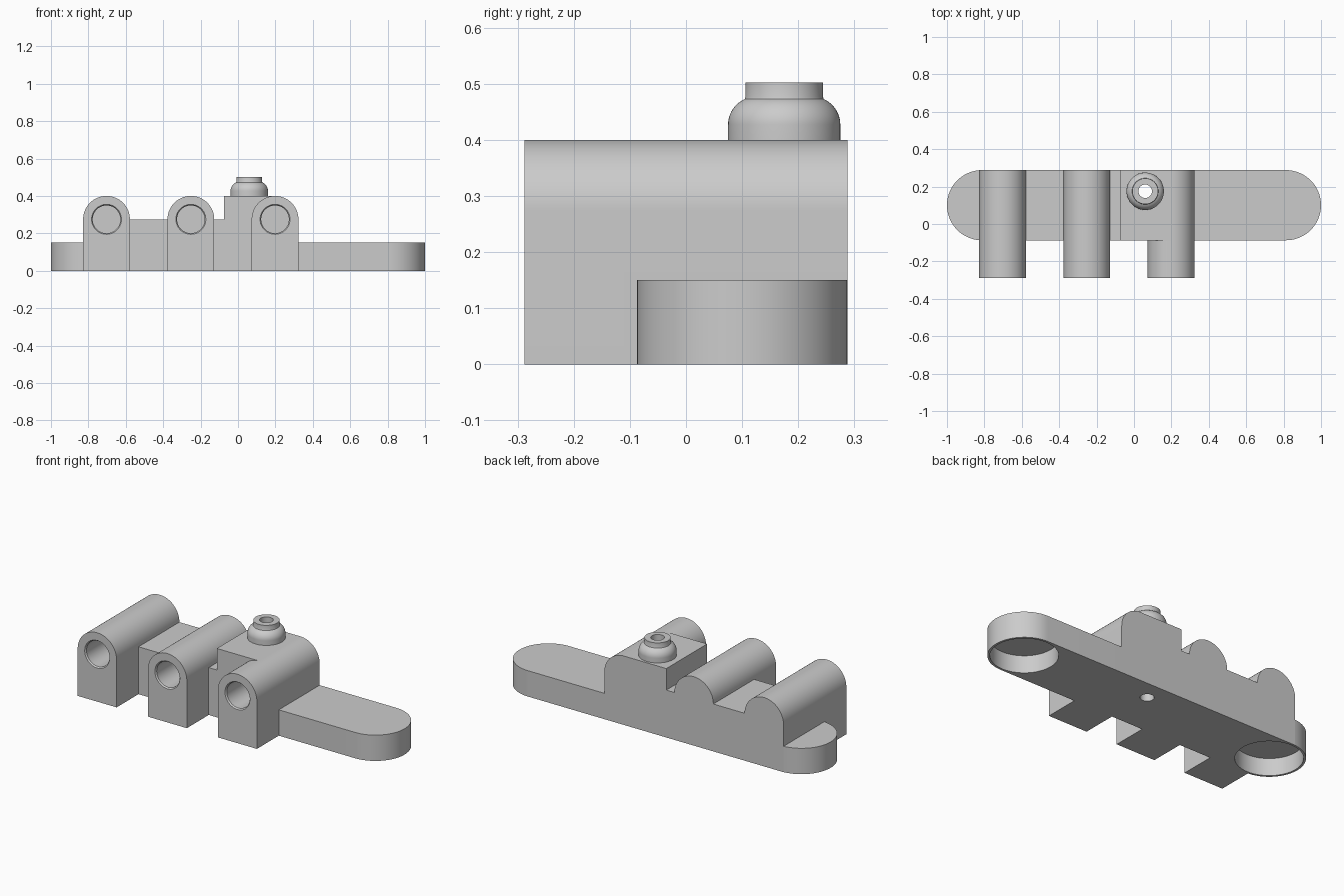
import bpy, bmesh, math
from mathutils import Vector

cube = bpy.data.objects.get("Cube")
if cube:
    bpy.data.objects.remove(cube, do_unlink=True)

grey = bpy.data.materials.new("plain grey")
grey.use_nodes = True
colour = (0.6, 0.6, 0.6, 1)
grey.diffuse_color = colour
grey.node_tree.nodes["Principled BSDF"].inputs["Base Color"].default_value = colour

FRONT, BACK, STEP = -0.288, 0.288, -0.087   # depth limits; STEP is the plate front
MID_Y = (STEP + BACK) / 2
END_R = (BACK - STEP) / 2
ARC_Z, ARC_R = 0.275, 0.125
TOWERS = (-0.703, -0.252, 0.198)
NOZZLE = (0.06, 0.175)


def finish(name, bm):
    bmesh.ops.recalc_face_normals(bm, faces=bm.faces)
    mesh = bpy.data.meshes.new(name)
    bm.to_mesh(mesh)
    bm.free()
    mesh.materials.append(grey)
    obj = bpy.data.objects.new(name, mesh)
    bpy.context.collection.objects.link(obj)
    return obj


def prism(name, outline, offset):
    """Extrude a closed 3D outline by an offset vector."""
    bm = bmesh.new()
    face = bm.faces.new([bm.verts.new(p) for p in outline])
    new = bmesh.ops.extrude_face_region(bm, geom=[face])["geom"]
    verts = [v for v in new if isinstance(v, bmesh.types.BMVert)]
    bmesh.ops.translate(bm, verts=verts, vec=Vector(offset))
    return finish(name, bm)


def box(name, x0, x1, y0, y1, height):
    corners = [(x0, y0, 0), (x1, y0, 0), (x1, y1, 0), (x0, y1, 0)]
    return prism(name, corners, (0, 0, height))


def arc(cx, cy, r, start, end, steps):
    angles = [math.radians(start + (end - start) * i / steps) for i in range(steps + 1)]
    return [(cx + r * math.cos(a), cy + r * math.sin(a)) for a in angles]


def lathe(name, profile, location, rotation=(0, 0, 0)):
    """Spin a closed (radius, height) profile about its own z axis."""
    bm = bmesh.new()
    verts = [bm.verts.new((r, 0, z)) for r, z in profile]
    edges = [bm.edges.new((a, b)) for a, b in zip(verts, verts[1:] + verts[:1])]
    bmesh.ops.spin(bm, geom=verts + edges, cent=(0, 0, 0), axis=(0, 0, 1),
                   angle=math.tau, steps=64)
    bmesh.ops.remove_doubles(bm, verts=bm.verts, dist=0.00001)
    obj = finish(name, bm)
    obj.location, obj.rotation_euler = location, rotation
    return obj


def combine(target, tool, operation):
    """Bake a boolean into the target and discard the tool."""
    tool.hide_render = True
    bpy.context.view_layer.update()
    mod = target.modifiers.new(operation, 'BOOLEAN')
    mod.operation, mod.object, mod.solver = operation, tool, 'EXACT'
    bpy.ops.object.select_all(action='DESELECT')
    bpy.context.view_layer.objects.active = target
    target.select_set(True)
    bpy.ops.object.modifier_apply(modifier=mod.name)
    bpy.data.objects.remove(tool, do_unlink=True)


# Mounting plate with rounded ends
end_x = 1 - END_R
outline = arc(end_x, MID_Y, END_R, -90, 90, 40) + arc(-end_x, MID_Y, END_R, 90, 270, 40)
body = prism("manifold_body", [(x, y, 0) for x, y in outline], (0, 0, 0.15))

# Low bridge between the towers and the tall block under the nozzle
combine(body, box("bridge", TOWERS[0], 0, STEP, BACK, ARC_Z), 'UNION')
combine(body, box("nozzle_block", -0.075, TOWERS[2], STEP, BACK, ARC_Z + ARC_R), 'UNION')

# Round-topped port towers
for x in TOWERS:
    side = [(x - ARC_R, 0), (x + ARC_R, 0)] + arc(x, ARC_Z, ARC_R, 0, 180, 48)
    tower = prism("port_tower", [(px, FRONT, pz) for px, pz in side], (0, BACK - FRONT, 0))
    combine(body, tower, 'UNION')

# Blind front ports with a fine chamfer at the mouth
port = [(0, -0.05), (0.08, -0.05), (0.08, 0), (0.074, 0.008), (0.074, 0.4), (0, 0.4)]
for x in TOWERS:
    cutter = lathe("port_cutter", port, (x, FRONT, ARC_Z), (-math.pi / 2, 0, 0))
    combine(body, cutter, 'DIFFERENCE')

# Round recesses under both ends
recess = [(0, -0.05), (0.175, -0.05), (0.175, 0.1), (0, 0.1)]
for x in (-end_x, end_x):
    combine(body, lathe("recess_cutter", recess, (x, MID_Y, 0)), 'DIFFERENCE')

# Vertical bore below the nozzle
bore = 0.036
drill = [(0, -0.1), (bore, -0.1), (bore, 0.6), (0, 0.6)]
combine(body, lathe("bore_cutter", drill, (*NOZZLE, 0)), 'DIFFERENCE')

# Domed nozzle with a short collar
dome = arc(0.05, 0.427, 0.05, 0, 66, 12)
profile = [(bore, 0.4), (0.1, 0.4)] + dome + [(0.069, 0.477), (0.069, 0.502), (bore, 0.502)]
nozzle = lathe("nozzle", profile, (*NOZZLE, 0))

bpy.ops.object.select_all(action='DESELECT')
for obj in (body, nozzle):
    obj.select_set(True)
bpy.context.view_layer.objects.active = body
bpy.ops.object.shade_smooth_by_angle(angle=math.radians(30))
